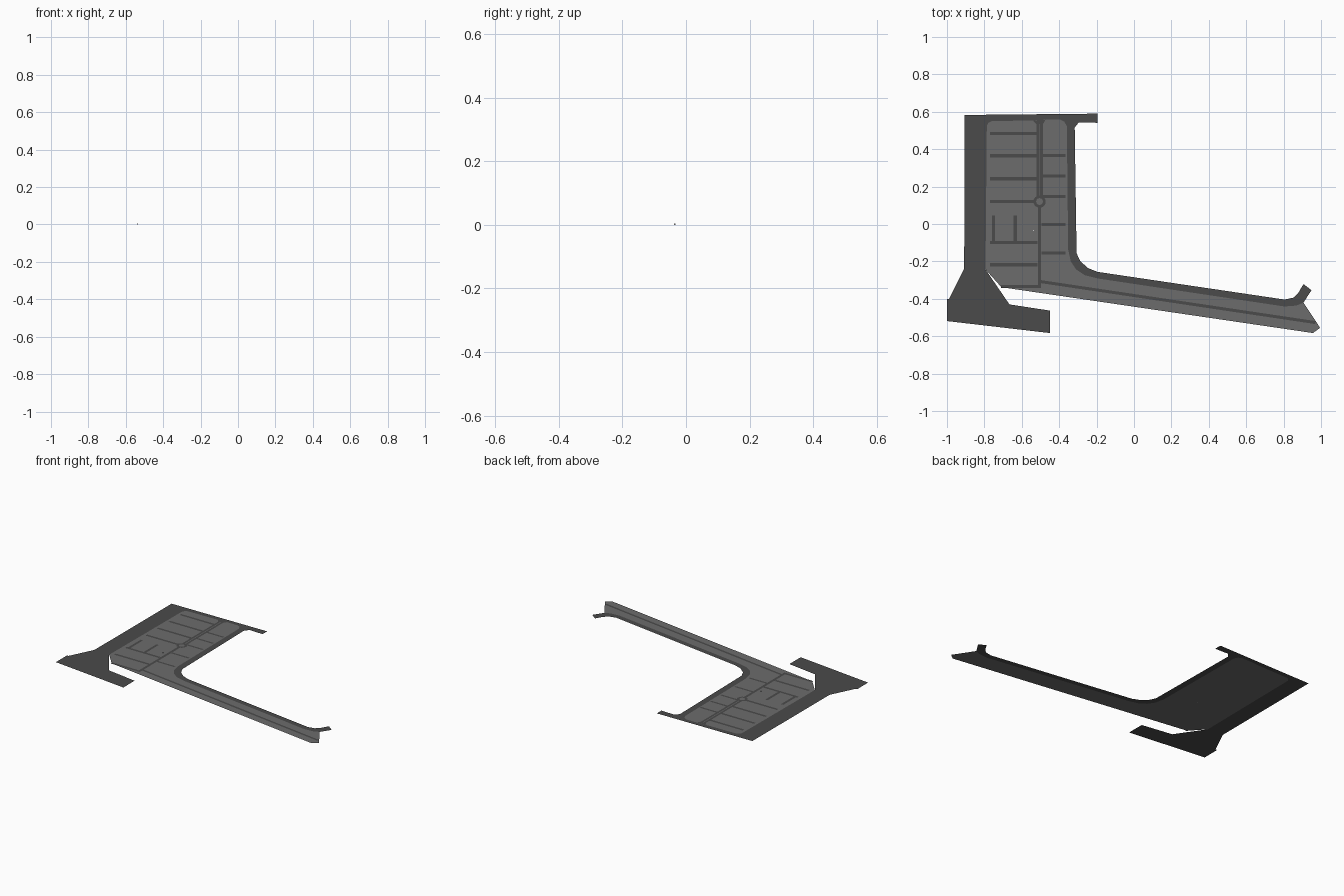
import bpy, bmesh, math
from mathutils import Vector


def material(name, v):
    m = bpy.data.materials.new(name)
    m.diffuse_color = (v, v, v, 1)
    return m


DARK = material("asphalt", 0.07)
LIGHT = material("paving", 0.15)


def sheet(name, polys, mat, z=0.0):
    """Flat, upward facing object made from one or more outlines."""
    bm = bmesh.new()
    for pts in polys:
        f = bm.faces.new([bm.verts.new((x, y, z)) for x, y in pts])
        f.normal_update()
        if f.normal.z < 0:
            f.normal_flip()
    bmesh.ops.triangulate(bm, faces=bm.faces[:])
    me = bpy.data.meshes.new(name)
    bm.to_mesh(me)
    bm.free()
    me.materials.append(mat)
    ob = bpy.data.objects.new(name, me)
    bpy.context.collection.objects.link(ob)
    return ob


def strip(x1, y1, x2, y2, w=0.018):
    a, b = Vector((x1, y1)), Vector((x2, y2))
    d = (b - a).normalized() * w / 2
    n = Vector((-d.y, d.x))
    return [tuple(p) for p in (a + n, a - n, b - n, b + n)]


def disc(cx, cy, r, n=24):
    return [(cx + r * math.cos(2 * math.pi * i / n),
             cy + r * math.sin(2 * math.pi * i / n)) for i in range(n)]


# Border shared by the ring road and the paved lot, lower left to far right
border = [(-0.794, -0.243), (-0.787, 0.525), (-0.778, 0.541), (-0.76, 0.55),
          (-0.537, 0.554), (-0.473, 0.558), (-0.393, 0.558), (-0.372, 0.547),
          (-0.359, 0.522), (-0.352, -0.136), (-0.338, -0.2), (-0.31, -0.242),
          (-0.265, -0.273), (-0.195, -0.291), (0.805, -0.441), (0.869, -0.436),
          (0.906, -0.42)]

# Ring road
outer = [(0.949, -0.354), (0.906, -0.321), (0.88, -0.366), (0.852, -0.394),
         (0.805, -0.404), (-0.195, -0.256), (-0.245, -0.236), (-0.286, -0.2),
         (-0.307, -0.157), (-0.317, 0.516), (-0.295, 0.544), (-0.195, 0.541),
         (-0.195, 0.59), (-0.905, 0.583), (-0.908, -0.238), (-0.988, -0.4),
         (-1.0, -0.4), (-1.0, -0.519), (-0.45, -0.583), (-0.45, -0.463),
         (-0.666, -0.43)]
sheet("ring_road", [border + outer], DARK)

# Paved lot
sheet("paved_lot", [border + [(0.995, -0.555), (0.957, -0.583), (-0.709, -0.338)]], LIGHT)

# Lanes across the left and right blocks
lanes = [strip(-0.77, y, -0.515, y) for y in (0.484, 0.364, 0.242, 0.12, -0.099, -0.217)]
lanes.append(strip(-0.712, -0.334, -0.496, -0.334))
lanes += [strip(-0.495, y, -0.365, y, 0.015) for y in (0.366, 0.257, 0.147, -0.003, -0.155)]
# Short spurs, central lane and long lane down the arm
lanes += [strip(x, 0.045, x, -0.1) for x in (-0.751, -0.634)]
lanes.append(strip(-0.505, 0.1, -0.505, -0.34))
lanes.append(strip(-0.505, -0.307, 0.97, -0.527, 0.016))
# Double avenue with flared mouth
lanes += [strip(x, 0.535, x, 0.12, 0.015) for x in (-0.514, -0.494)]
lanes.append([(-0.54, 0.5535), (-0.523, 0.535), (-0.486, 0.535), (-0.473, 0.5575)])
sheet("lanes", lanes, DARK, 0.0006)

# Roundabout
sheet("roundabout", [disc(-0.505, 0.12, 0.033)], DARK, 0.0008)
sheet("roundabout_island", [disc(-0.505, 0.12, 0.018)], LIGHT, 0.001)

# Tiny marker post
bpy.ops.mesh.primitive_cube_add(size=0.004, location=(-0.537, -0.035, 0.002))
bpy.context.object.name = "marker_post"
